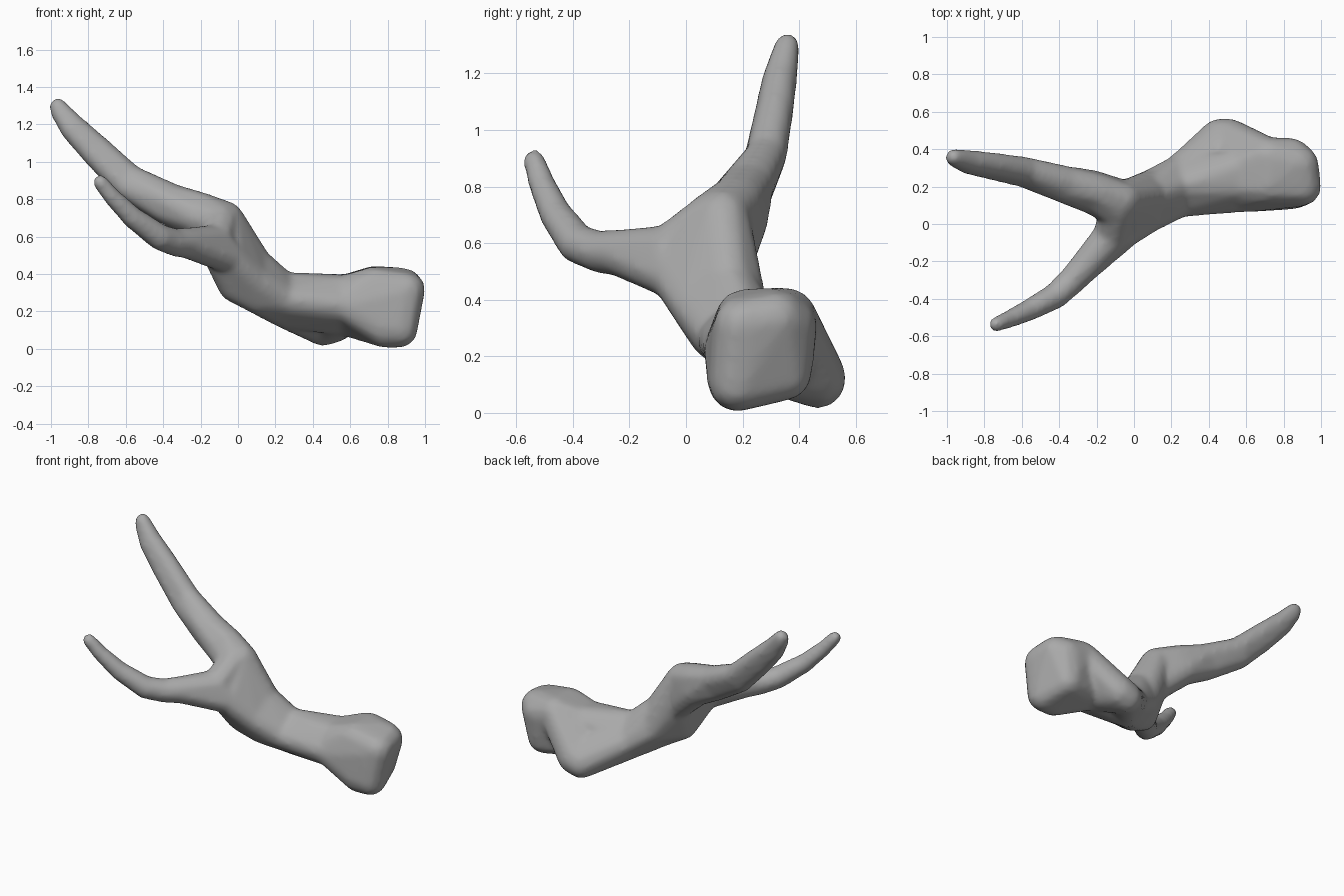
import bpy
import bmesh
from mathutils import Matrix

cube = bpy.data.objects.get("Cube")
if cube:
    bpy.data.objects.remove(cube, do_unlink=True)

grey = bpy.data.materials.new("warm_grey")
grey.use_nodes = True
colour = (0.4, 0.4, 0.4, 1)
grey.diffuse_color = colour
grey.node_tree.nodes["Principled BSDF"].inputs["Base Color"].default_value = colour

bm = bmesh.new()


def hull(balls):
    """Add the convex hull around a group of balls (x, y, z, radius)."""
    part = bmesh.new()
    for x, y, z, r in balls:
        # Small balls get a little extra, as the softening shrinks them more
        bmesh.ops.create_icosphere(part, subdivisions=2, radius=r + 0.0004 / r,
                                   matrix=Matrix.Translation((x, y, z)))
    # Keep the points only, then wrap them
    bmesh.ops.delete(part, geom=part.edges[:], context='EDGES_FACES')
    result = bmesh.ops.convex_hull(part, input=part.verts[:])
    spare = set(result["geom_interior"]) | set(result["geom_unused"])
    bmesh.ops.delete(part, geom=[g for g in spare if isinstance(g, bmesh.types.BMVert)],
                     context='VERTS')
    bmesh.ops.recalc_face_normals(part, faces=part.faces)
    mesh = bpy.data.meshes.new("hull_part")
    part.to_mesh(mesh)
    part.free()
    bm.from_mesh(mesh)
    bpy.data.meshes.remove(mesh)


def sweep(stations):
    """Join each group of balls to the next."""
    for a, b in zip(stations, stations[1:]):
        hull(a + b)


# Fork, where both arms meet the shaft
fork_top = (-.065, .13, .695, .093)
fork_inner = (-.09, .075, .67, .095)
fork_front = (-.04, -.04, .48, .08)
fork_back = (-.03, .14, .5, .085)
fork_low = (-.02, .06, .335, .083)
fork = [fork_top, fork_front, fork_back, fork_low]

# Long arm, deeper than it is wide
arm_root = [(-.2, .175, .74, .097), (-.2, .14, .7, .096), (-.22, .195, .675, .092)]
sweep([[(-.963, .357, 1.297, .036), (-.958, .35, 1.27, .038)],
       [(-.88, .337, 1.2, .052), (-.89, .325, 1.17, .053)],
       [(-.75, .318, 1.08, .059), (-.77, .302, 1.04, .06)],
       [(-.57, .285, .91, .068), (-.6, .268, .87, .066)],
       [(-.35, .22, .795, .085), (-.38, .21, .75, .083), (-.4, .195, .8, .072)],
       arm_root,
       [fork_top, fork_inner, fork_back]])

# Short arm
arm_knee = (-.27, -.235, .565, .08)
arm_base = (-.12, -.06, .567, .095)
sweep([[(-.737, -.537, .892, .027)], [(-.665, -.508, .805, .04)], [(-.56, -.46, .7, .053)],
       [(-.42, -.385, .598, .066)], [(-.335, -.305, .568, .071)], [arm_knee], [arm_base]])
hull([arm_knee, arm_base, fork_front])
hull([arm_base, fork_front, fork_back, fork_low])
hull([arm_base, fork_inner, fork_back])

# Shaft
neck = [(.08, .03, .37, .075), (.1, .1, .275, .085), (.09, .155, .455, .088), (.1, .205, .34, .088)]
waist = [(.25, .12, .26, .08), (.25, .205, .325, .08), (.25, .22, .19, .078), (.24, .285, .24, .083)]
middle = [(.57, .155, .23, .09), (.57, .21, .3, .09), (.57, .305, .305, .09), (.58, .3, .17, .1)]
sweep([fork, neck, waist, middle])

# Side lobe
lobe = [(.455, .467, .112, .095), (.51, .465, .13, .098)]
head_back = (.72, .36, .34, .1)
hull(waist + lobe)
hull(middle + lobe)
hull(middle[2:] + lobe + [head_back])

# Head
head = [(.78, .178, .108, .1), (.865, .18, .103, .095), (.82, .35, .138, .092),
        (.72, .205, .335, .1), head_back,
        (.9, .2, .31, .1), (.885, .32, .33, .1), (.84, .358, .31, .1)]
hull(middle + head)

# Fuse the parts into one smooth skin
mesh = bpy.data.meshes.new("forked_bone")
bm.to_mesh(mesh)
bm.free()
bone = bpy.data.objects.new("forked_bone", mesh)
bpy.context.collection.objects.link(bone)
remesh = bone.modifiers.new("fuse", 'REMESH')
remesh.mode = 'VOXEL'
remesh.voxel_size = 0.015
soften = bone.modifiers.new("soften", 'SMOOTH')
soften.factor = 0.5
soften.iterations = 12
bpy.context.view_layer.update()
skin = bpy.data.meshes.new_from_object(bone.evaluated_get(bpy.context.evaluated_depsgraph_get()))
bone.modifiers.clear()
bone.data = skin
skin.materials.clear()
skin.materials.append(grey)
skin.shade_smooth()
